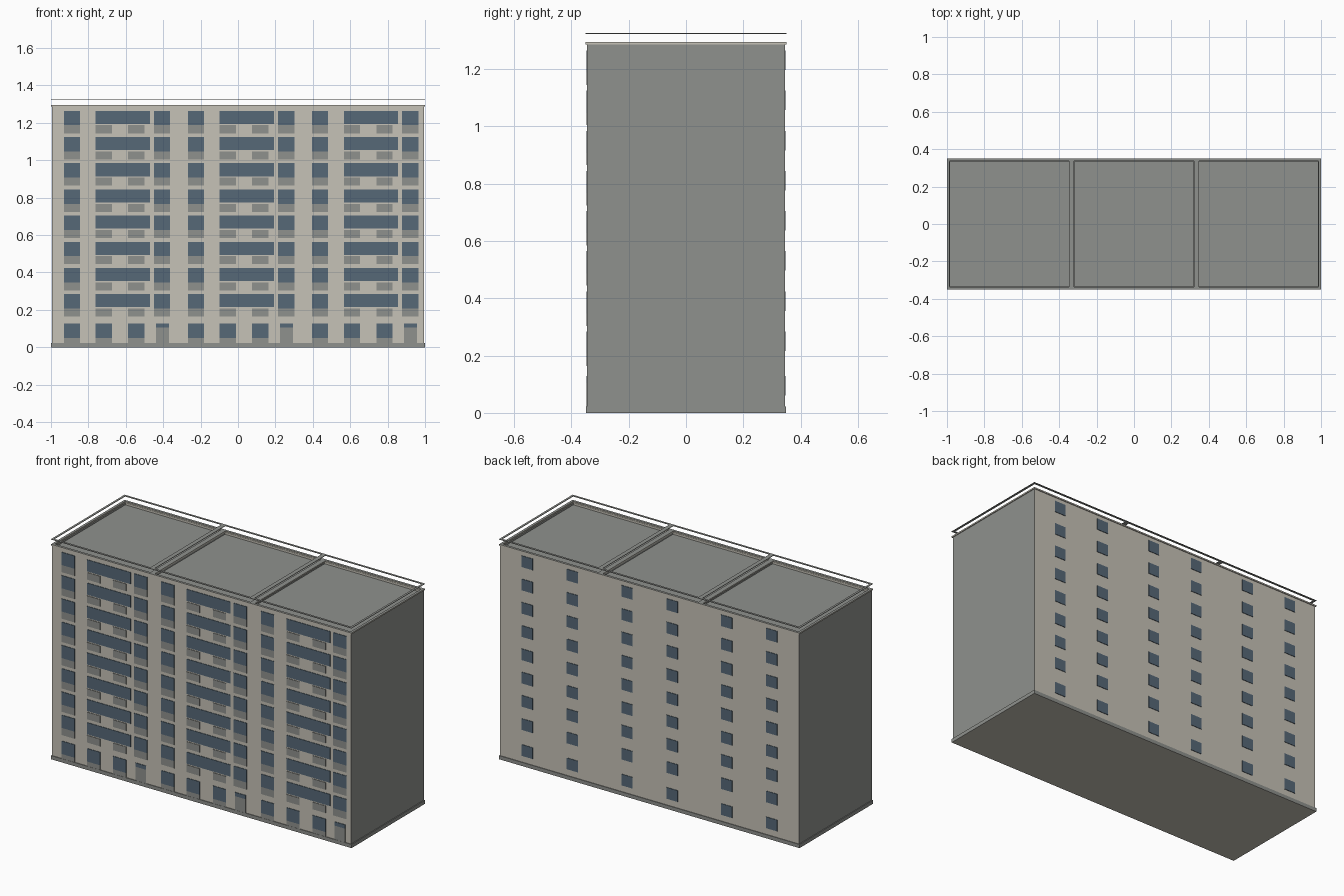
import bpy, bmesh
from mathutils import Matrix, Vector

old = bpy.data.objects.get("Cube")
if old:
    bpy.data.objects.remove(old)


def material(name, *srgb):
    lin = [((c / 255 + 0.055) / 1.055) ** 2.4 for c in srgb] + [1.0]
    m = bpy.data.materials.new(name)
    m.use_nodes = True
    m.diffuse_color = lin
    m.node_tree.nodes["Principled BSDF"].inputs["Base Color"].default_value = lin
    return m


cream = material("cream wall", 198, 194, 183)
grey = material("grey concrete", 143, 145, 141)
blue = material("blue glass", 86, 104, 119)


def boxes(name, spans, mats, rule=None):
    """One object from (x0, x1, y0, y1, z0, z1) boxes; rule picks each face's material."""
    bm = bmesh.new()
    for x0, x1, y0, y1, z0, z1 in spans:
        mid = Vector(((x0 + x1) / 2, (y0 + y1) / 2, (z0 + z1) / 2))
        size = Matrix.Diagonal((x1 - x0, y1 - y0, z1 - z0, 1))
        bmesh.ops.create_cube(bm, size=1, matrix=Matrix.Translation(mid) @ size)
    bm.normal_update()
    if rule:
        for f in bm.faces:
            f.material_index = rule(f.normal)
    mesh = bpy.data.meshes.new(name)
    bm.to_mesh(mesh)
    bm.free()
    for m in mats:
        mesh.materials.append(m)
    obj = bpy.data.objects.new(name, mesh)
    bpy.context.collection.objects.link(obj)
    return obj


W, D = 0.995, 0.345          # wall half sizes
SECTION = 0.6635             # spacing of the three stair sections
ROOF = 1.275
shifts = [i * SECTION for i in (-1, 0, 1)]
tops = [0.284 + 0.14 * k for k in range(8)]   # window heads of upper floors
GROUND = 0.128

# Main block: cream long walls, grey end walls and roof
boxes("building_block", [(-W, W, -D, D, 0.004, ROOF)], [cream, grey],
      lambda n: int(abs(n.x) > 0.5 or n.z > 0.5))
boxes("plinth", [(-1, 1, -D - 0.004, D + 0.004, 0, 0.022)], [cream, grey],
      lambda n: int(n.z > -0.5))


# Parapet and roof rail: one rectangular frame per section
def frames(x_half, y_half, bar, z0, z1):
    out = []
    for i in (-1, 0, 1):
        a, b = i * 2 * x_half / 3 - x_half / 3, i * 2 * x_half / 3 + x_half / 3
        for s in (-1, 1):
            y = sorted((s * y_half, s * (y_half - bar)))
            out.append((a, b, *y, z0, z1))
        for x in (a, b - bar):
            out.append((x, x + bar, -y_half + bar, y_half - bar, z0, z1))
    return out


boxes("parapet", frames(W, D, 0.012, ROOF, 1.287), [cream, grey],
      lambda n: int(abs(n.x) > 0.5))
boxes("parapet_cap", frames(1, D + 0.005, 0.015, 1.286, 1.294), [cream, grey],
      lambda n: int(n.z > 0.5))
boxes("roof_rail", frames(1, D + 0.005, 0.013, 1.322, 1.325), [grey])

# Front facade, described for the middle section and repeated
Y0, Y1 = -D - 0.003, -D + 0.003
SINGLE, LEFT_BAY, RIGHT_BAY, STAIR = -0.268, -0.098, 0.076, 0.214
BAY = 0.087
glass, panels, doors = [], [], []
for s in shifts:
    for t in tops:
        sill = t - 0.077
        # Plain windows, then the glazed loggia strip
        for x in (SINGLE, STAIR):
            glass.append((x + s, x + s + BAY, Y0, Y1, sill, t))
        glass.append((LEFT_BAY + s, 0.193 + s, Y0, Y1, t - 0.07, t))
        # Grey spandrel panels below
        for x in (SINGLE, LEFT_BAY, RIGHT_BAY, STAIR):
            panels.append((x + s, x + s + BAY, Y0, Y1, t - 0.12, sill))
    # Ground floor windows and entrance
    for x in (SINGLE, LEFT_BAY, RIGHT_BAY):
        glass.append((x + s, x + s + BAY, Y0, Y1, 0.05, GROUND))
        panels.append((x + s, x + s + BAY, Y0, Y1, 0.02, 0.05))
    d0, d1 = STAIR + 0.01 + s, STAIR + 0.08 + s
    glass.append((d0, d1, Y0, Y1, 0.105, GROUND))
    doors.append((d0, d1, Y0, Y1, 0.02, 0.105))
boxes("front_windows", glass, [blue])
boxes("front_panels", panels, [grey])
boxes("entrance_doors", doors, [grey])

# Back facade: two small windows per section on every floor
boxes("back_windows",
      [(s + x - 0.037, s + x + 0.037, D - 0.003, D + 0.003, t - 0.068, t)
       for s in shifts for x in (-0.15, 0.15) for t in [GROUND] + tops], [blue])
